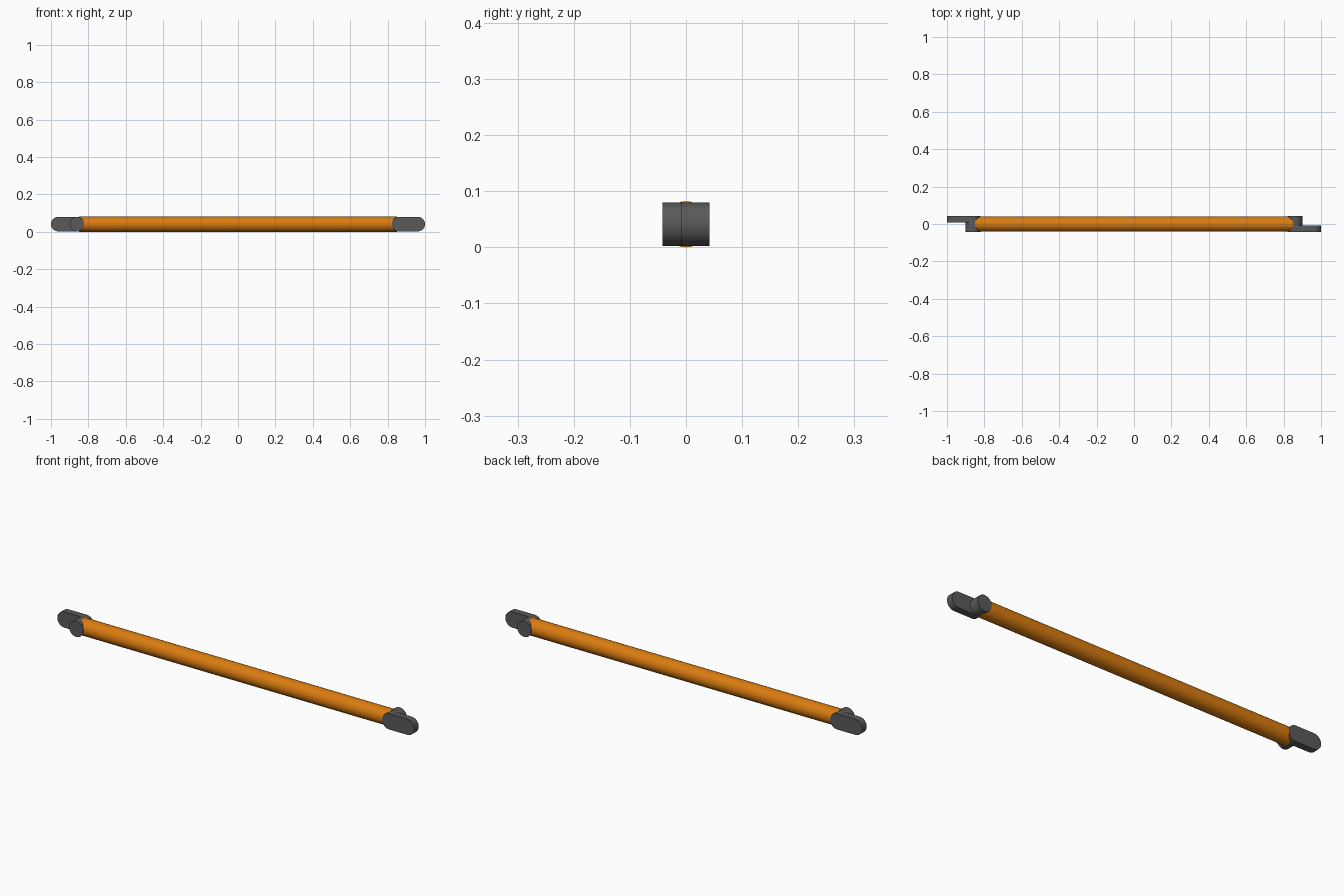
import bpy, bmesh, math

if "Cube" in bpy.data.objects:
    bpy.data.objects.remove(bpy.data.objects["Cube"])

R = 0.041        # rod radius and centre height
LUG_R = 0.039    # radius of the rounded end fittings
HALF = 0.042     # half depth of the fittings
SPLIT = -0.008   # inner face of the long plate
PIVOT = 0.861    # x of the lug centre


def material(name, color):
    m = bpy.data.materials.new(name)
    m.diffuse_color = color
    m.use_nodes = True
    m.node_tree.nodes["Principled BSDF"].inputs["Base Color"].default_value = m.diffuse_color
    return m


def finish(name, bm, mat):
    bmesh.ops.recalc_face_normals(bm, faces=bm.faces)
    me = bpy.data.meshes.new(name)
    bm.to_mesh(me)
    bm.free()
    ob = bpy.data.objects.new(name, me)
    bpy.context.collection.objects.link(ob)
    me.materials.append(mat)
    bpy.ops.object.select_all(action='DESELECT')
    ob.select_set(True)
    bpy.context.view_layer.objects.active = ob
    bpy.ops.object.shade_smooth_by_angle(angle=math.radians(35))
    return ob


def stadium(bm, x0, x1, y0, y1, n=16):
    """Rounded bar outline in xz (a disc when x0 == x1), extruded along y."""
    pts = []
    for cx, start in ((x1, -math.pi / 2), (x0, math.pi / 2)):
        for i in range(n + (x0 != x1)):
            a = start + math.pi * i / n
            pts.append((cx + LUG_R * math.cos(a), R + LUG_R * math.sin(a)))
    face = bm.faces.new([bm.verts.new((x, y0, z)) for x, z in pts])
    ext = bmesh.ops.extrude_face_region(bm, geom=[face], use_keep_orig=True)
    verts = [g for g in ext['geom'] if isinstance(g, bmesh.types.BMVert)]
    bmesh.ops.translate(bm, verts=verts, vec=(0, y1 - y0, 0))


orange = material("orange", (0.7, 0.2, 0.005, 1))
dark = material("dark_grey", (0.1, 0.1, 0.1, 1))

# Long round rod
bpy.ops.mesh.primitive_cylinder_add(vertices=32, radius=R, depth=1.7,
                                    location=(0, 0, R), rotation=(0, math.pi / 2, 0))
rod = bpy.context.object
rod.name = "rod"
rod.data.materials.append(orange)
bpy.ops.object.shade_smooth_by_angle(angle=math.radians(35))

# End fittings: long plate plus short round lug, the left one turned half round
for side, turn in (("right", 0), ("left", math.pi)):
    bm = bmesh.new()
    stadium(bm, PIVOT, 1 - LUG_R, -HALF, SPLIT)
    plate = finish(side + "_plate", bm, dark)
    bm = bmesh.new()
    stadium(bm, PIVOT, PIVOT, SPLIT, HALF)
    lug = finish(side + "_lug", bm, dark)
    for ob in (plate, lug):
        ob.rotation_euler.z = turn
